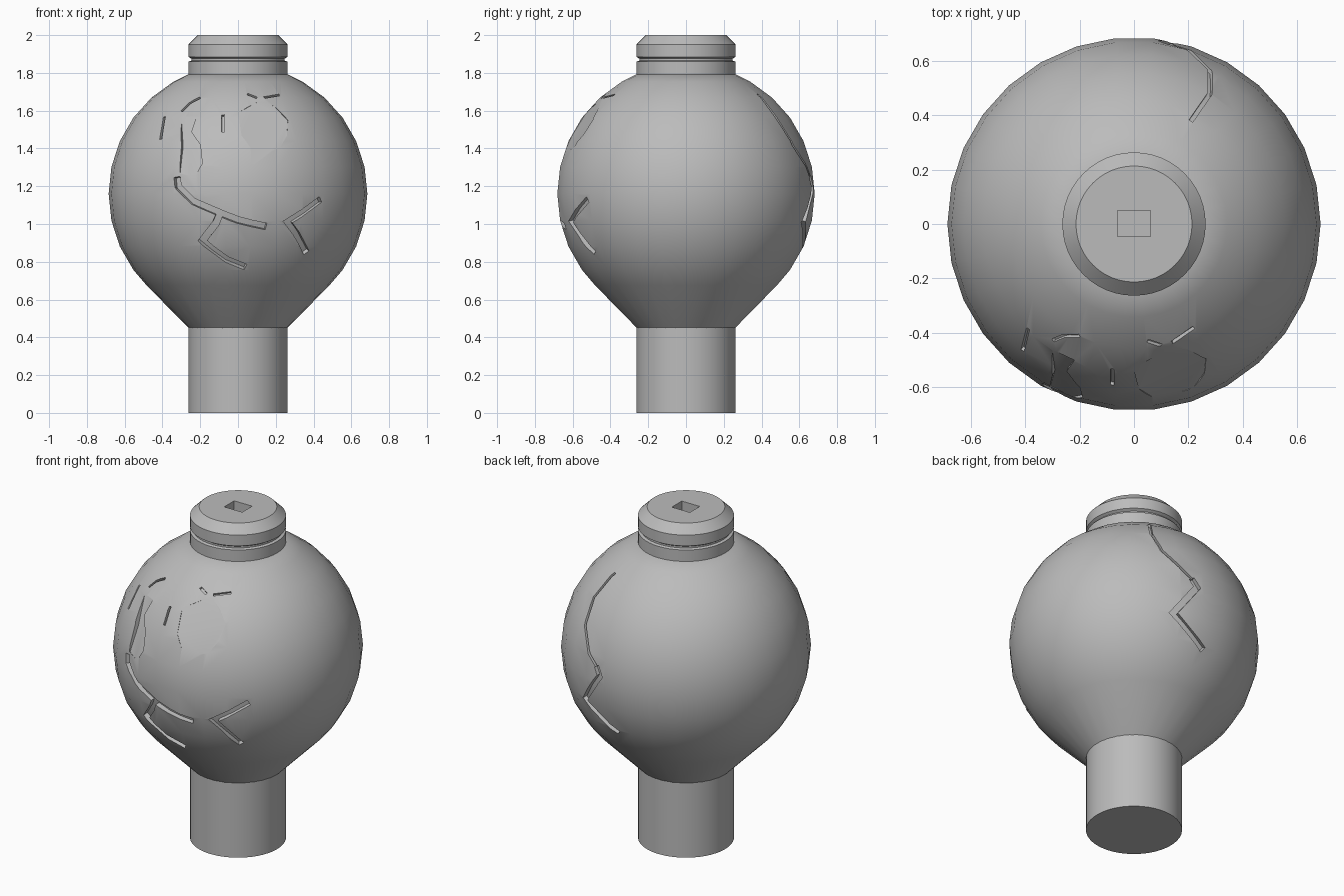
import bpy, bmesh, math
from mathutils import Vector

cube = bpy.data.objects.get("Cube")
if cube:
    bpy.data.objects.remove(cube, do_unlink=True)

R = 0.685                       # bulb radius
CENTRE = Vector((0, 0, 1.16))   # bulb centre

stone = bpy.data.materials.new("plain grey")
stone.use_nodes = True
GREY = (0.5, 0.5, 0.5, 1)
stone.diffuse_color = GREY
stone.node_tree.nodes["Principled BSDF"].inputs["Base Color"].default_value = GREY


def finish(name, bm):
    """Turn a bmesh into a linked object."""
    bmesh.ops.recalc_face_normals(bm, faces=bm.faces)
    mesh = bpy.data.meshes.new(name)
    bm.to_mesh(mesh)
    bm.free()
    mesh.materials.append(stone)
    obj = bpy.data.objects.new(name, mesh)
    bpy.context.collection.objects.link(obj)
    return obj


def lathe(name, profile, sides):
    """Closed solid of revolution from (radius, height) points."""
    bm = bmesh.new()
    rings = []
    for r, z in profile:
        angles = [math.tau * k / sides for k in range(sides)]
        rings.append([bm.verts.new((r * math.cos(a), r * math.sin(a), z)) for a in angles])
    for low, high in zip(rings, rings[1:]):
        for k in range(sides):
            n = (k + 1) % sides
            bm.faces.new((low[k], low[n], high[n], high[k]))
    bm.faces.new(rings[0][::-1])
    bm.faces.new(rings[-1])
    return finish(name, bm)


def on_bulb(x, z, side):
    """Unit direction from the bulb centre to a surface point."""
    h = z - CENTRE.z
    return Vector((x, side * math.sqrt(R * R - x * x - h * h), h)).normalized()


def groove(path, width, depth=0.03, side=-1):
    """Cutter: a ribbon that follows the bulb surface along (x, z) points."""
    pts = []
    for a, b in zip(path, path[1:]):
        a, b = on_bulb(*a, side), on_bulb(*b, side)
        steps = max(1, round((b - a).length / 0.15))
        pts += [a.lerp(b, i / steps).normalized() for i in range(steps)]
    pts.append(on_bulb(*path[-1], side))
    bm = bmesh.new()
    sections = []
    for i, p in enumerate(pts):
        before = (p - pts[i - 1]).normalized() if i else (pts[1] - p).normalized()
        after = (pts[i + 1] - p).normalized() if i < len(pts) - 1 else before
        across = p.cross(before + after).normalized()
        mitre = min(1.6, 1 / max(0.3, abs(across.dot(p.cross(after)))))
        shift = across * width / 2 * mitre
        sections.append([bm.verts.new(CENTRE + p * r + s * shift)
                         for r, s in ((R - depth, -1), (R - depth, 1), (R + 0.05, 1), (R + 0.05, -1))])
    for s, t in zip(sections, sections[1:]):
        for k in range(4):
            n = (k + 1) % 4
            bm.faces.new((s[k], s[n], t[n], t[k]))
    bm.faces.new(sections[0])
    bm.faces.new(sections[-1][::-1])
    return finish("groove_cutter", bm)


def facet(outline, depth, side=-1):
    """Cutter: a prism with a flat floor under the bulb surface."""
    dirs = [on_bulb(x, z, side) for x, z in outline]
    normal = sum(dirs, Vector()).normalized()
    bm = bmesh.new()
    floor = [bm.verts.new(CENTRE + d * R + normal * (R - depth - R * d.dot(normal))) for d in dirs]
    base = bm.faces.new(floor)
    top = bmesh.ops.extrude_face_region(bm, geom=[base])["geom"]
    bmesh.ops.translate(bm, vec=normal * 0.1, verts=[v for v in top if isinstance(v, bmesh.types.BMVert)])
    return finish("facet_cutter", bm)


def cut(obj, cutter):
    """Subtract the cutter and discard it."""
    mod = obj.modifiers.new("cut", 'BOOLEAN')
    mod.operation = 'DIFFERENCE'
    mod.solver = 'EXACT'
    mod.object = cutter
    bpy.context.view_layer.objects.active = obj
    bpy.ops.object.modifier_apply(modifier=mod.name)
    bpy.data.objects.remove(cutter, do_unlink=True)


# Round bulb narrowing to the stem
arc = [math.radians(a) for a in (-45, -36, -24, -12, 0, 12, 24, 36, 48, 60, 67)]
bulb_profile = [(0.262, 0.45)] + [(R * math.cos(a), CENTRE.z + R * math.sin(a)) for a in arc]
bulb = lathe("bulb", bulb_profile, 30)

# Stem below, collar and bevelled cap above
stem = lathe("stem", [(0.263, 0), (0.263, 0.455)], 48)
cap = lathe("cap", [(0.263, 1.76), (0.263, 1.86), (0.247, 1.865), (0.247, 1.875),
                    (0.263, 1.885), (0.263, 1.95), (0.213, 2.0)], 48)

# Square socket in the cap
bm = bmesh.new()
bmesh.ops.create_cube(bm, size=1)
for v in bm.verts:
    v.co = Vector((v.co.x * 0.12, v.co.y * 0.095 + 0.002, v.co.z * 0.12 + 2.0))
cut(cap, finish("socket_cutter", bm))

# Worn flat patches on the upper front
cut(bulb, facet([(0, 1.59), (0.02, 1.47), (0.07, 1.4), (0.14, 1.385), (0.22, 1.4), (0.26, 1.47),
                 (0.265, 1.55), (0.2, 1.62), (0.13, 1.66), (0.06, 1.625)], 0.022))
cut(bulb, facet([(-0.31, 1.27), (-0.3, 1.42), (-0.3, 1.57), (-0.22, 1.57), (-0.25, 1.49),
                 (-0.2, 1.42), (-0.19, 1.32), (-0.23, 1.25)], 0.028))

# Front cracks: long one with a branch, and a forked one
cut(bulb, groove([(-0.325, 1.25), (-0.32, 1.2), (-0.24, 1.12), (0, 1.02), (0.15, 0.985)], 0.036))
cut(bulb, groove([(-0.09, 1.07), (-0.12, 1.0), (-0.19, 0.91), (-0.06, 0.81), (0.04, 0.77)], 0.036))
cut(bulb, groove([(0.44, 1.13), (0.265, 1.01), (0.31, 0.95), (0.365, 0.845)], 0.034))

# Fine nicks on the upper front
for nick in ([(-0.41, 1.45), (-0.39, 1.57)], [(-0.08, 1.49), (-0.08, 1.58)],
             [(-0.3, 1.6), (-0.26, 1.64), (-0.2, 1.67)], [(0.14, 1.67), (0.22, 1.685)],
             [(0.05, 1.69), (0.1, 1.67)]):
    cut(bulb, groove(nick, 0.014, 0.018))

# Back crack: fine at the top, wider at the zigzag
cut(bulb, groove([(0.21, 1.69), (0.28, 1.56), (0.28, 1.42), (0.2, 1.3), (0.13, 1.24)], 0.016, 0.02, 1))
cut(bulb, groove([(0.14, 1.25), (0.11, 1.2), (0.24, 1.01), (0.02, 0.86)], 0.036, 0.03, 1))

# Smooth shading with sharp edges kept
for obj in (bulb, stem, cap):
    bpy.ops.object.select_all(action='DESELECT')
    obj.select_set(True)
    bpy.context.view_layer.objects.active = obj
    bpy.ops.object.shade_smooth_by_angle(angle=math.radians(30))
